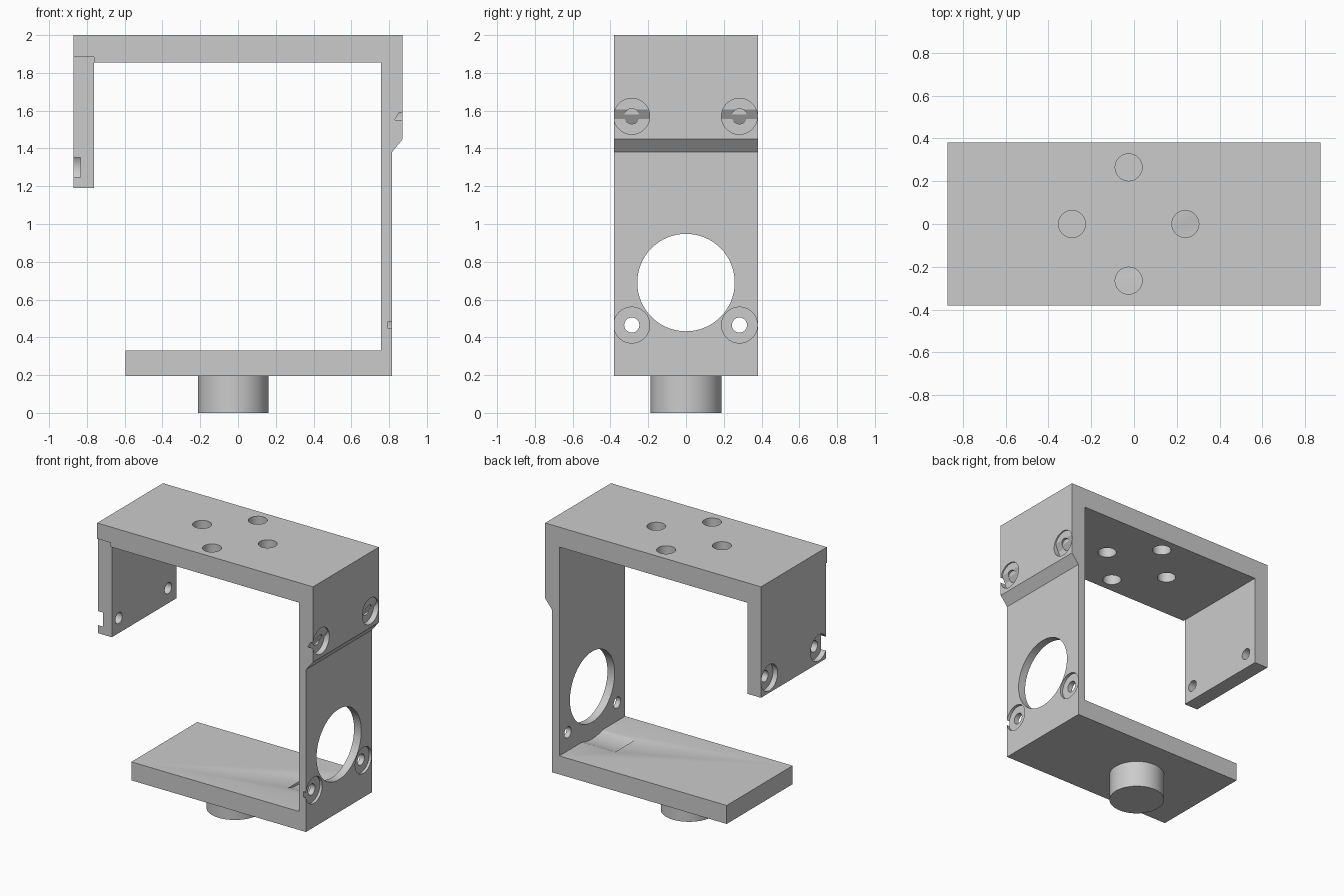
import bpy, bmesh
from math import radians
from mathutils import Matrix, Vector

cube = bpy.data.objects.get("Cube")
if cube:
    bpy.data.objects.remove(cube, do_unlink=True)

grey = bpy.data.materials.new("plain grey")
grey.use_nodes = True
GREY = (0.6, 0.6, 0.6, 1)
grey.diffuse_color = GREY
grey.node_tree.nodes["Principled BSDF"].inputs["Base Color"].default_value = GREY

HALF = 0.38      # half depth of the bracket
LEFT, RIGHT = -0.872, 0.872
POST_X = -0.025


def make(name, bm):
    bmesh.ops.recalc_face_normals(bm, faces=bm.faces)
    mesh = bpy.data.meshes.new(name)
    bm.to_mesh(mesh)
    bm.free()
    mesh.materials.append(grey)
    ob = bpy.data.objects.new(name, mesh)
    bpy.context.collection.objects.link(ob)
    return ob


def prism(name, profile, y0, y1):
    """Extrude an x-z outline along y."""
    bm = bmesh.new()
    face = bm.faces.new([bm.verts.new((x, y0, z)) for x, z in profile])
    ext = bmesh.ops.extrude_face_region(bm, geom=[face])["geom"]
    verts = [g for g in ext if isinstance(g, bmesh.types.BMVert)]
    bmesh.ops.translate(bm, vec=(0, y1 - y0, 0), verts=verts)
    return make(name, bm)


def rod(name, start, end, radius):
    """Cylinder between two points."""
    a, b = Vector(start), Vector(end)
    turn = (b - a).to_track_quat("Z", "Y").to_matrix().to_4x4()
    bm = bmesh.new()
    bmesh.ops.create_cone(bm, cap_ends=True, segments=64, radius1=radius, radius2=radius,
                          depth=(b - a).length, matrix=Matrix.Translation((a + b) / 2) @ turn)
    return make(name, bm)


def boolean(target, tool, operation="DIFFERENCE"):
    mod = target.modifiers.new("cut", "BOOLEAN")
    mod.operation, mod.solver, mod.object = operation, "EXACT", tool
    bpy.context.view_layer.objects.active = target
    bpy.ops.object.modifier_apply(modifier=mod.name)
    bpy.data.objects.remove(tool, do_unlink=True)


def cut_rod(start, end, radius):
    boolean(bracket, rod("cutter", start, end, radius))


# Main C-shaped bracket with a stepped right wall
bracket = prism("bracket", [
    (-0.595, 0.195), (0.815, 0.195), (0.815, 1.38), (RIGHT, 1.45), (RIGHT, 2), (LEFT, 2),
    (LEFT, 1.19), (-0.762, 1.19), (-0.762, 1.855), (0.757, 1.855), (0.757, 0.33), (-0.595, 0.33),
], -HALF, HALF)

# Short arm is slightly set back at the front
boolean(bracket, prism("cutter", [(-1, 1), (-0.762, 1), (-0.762, 1.885), (-1, 1.885)],
                       -0.5, -0.367))

# Four mounting holes through the top plate
for dx, dy in ((0.265, 0), (-0.265, 0), (0, 0.265), (0, -0.265)):
    cut_rod((POST_X + dx, dy, 1.7), (POST_X + dx, dy, 2.1), 0.063)

# Large round opening in the right wall, and shallow clearance in the floor
cut_rod((0.7, 0, 0.69), (0.9, 0, 0.69), 0.258)
cut_rod((0.49, 0, 0.69), (0.757, 0, 0.69), 0.38)

for y in (-0.287, 0.283):
    # Counterbored screw holes: low on the right wall, and on the short arm
    cut_rod((0.7, y, 0.465), (0.9, y, 0.465), 0.04)
    cut_rod((0.795, y, 0.465), (0.9, y, 0.465), 0.095)
    cut_rod((-0.7, y, 1.3), (-1, y, 1.3), 0.04)
    cut_rod((-0.834, y, 1.3), (-1, y, 1.3), 0.095)

    # Blind upper recesses with a sloped floor
    for radius, depth, drop in ((0.095, 0, 0), (0.04, 0.016, 0.025)):
        low, high = 0.832 - depth, 0.862 - depth
        tool = rod("cutter", (0.78, y, 1.57), (0.95, y, 1.57), radius)
        wedge = prism("wedge", [(low, 1.4), (low, 1.555 - drop), (high, 1.605 - drop),
                                (high, 1.7), (1, 1.7), (1, 1.4)], y - 0.2, y + 0.2)
        boolean(tool, wedge, "INTERSECT")
        boolean(bracket, tool)

# Round post under the floor
post = rod("post", (POST_X, 0, 0), (POST_X, 0, 0.22), 0.187)

for ob in (bracket, post):
    bpy.ops.object.select_all(action="DESELECT")
    ob.select_set(True)
    bpy.context.view_layer.objects.active = ob
    bpy.ops.object.shade_smooth_by_angle(angle=radians(30))
